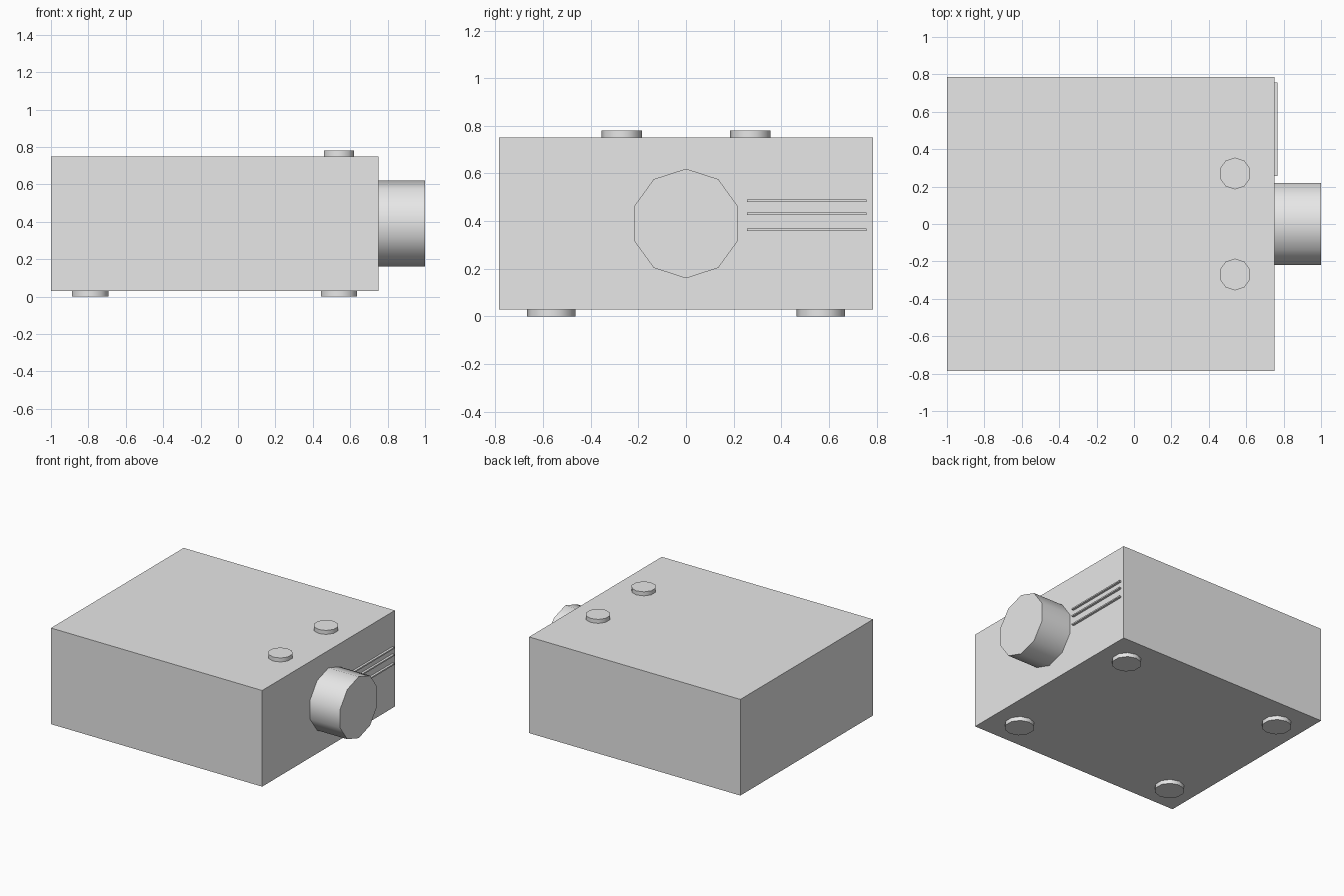
import bpy
import math

cube = bpy.data.objects.get("Cube")
if cube:
    bpy.data.objects.remove(cube, do_unlink=True)

# Single flat colour
GREY = (0.8, 0.8, 0.8, 1)
grey = bpy.data.materials.new("light_grey")
grey.use_nodes = True
grey.diffuse_color = GREY
grey.node_tree.nodes["Principled BSDF"].inputs["Base Color"].default_value = GREY


def box(name, low, high):
    """Box between two opposite corners."""
    centre = [(a + b) / 2 for a, b in zip(low, high)]
    bpy.ops.mesh.primitive_cube_add(size=1, location=centre)
    obj = bpy.context.object
    obj.name = name
    obj.scale = [b - a for a, b in zip(low, high)]
    bpy.ops.object.transform_apply(location=False, rotation=False, scale=True)
    obj.data.materials.append(grey)
    return obj


def disc(name, radius, depth, centre, rotation=(0, 0, 0)):
    """Ten-sided cylinder with smooth sides and sharp rims."""
    bpy.ops.mesh.primitive_cylinder_add(vertices=10, radius=radius, depth=depth,
                                        location=centre, rotation=rotation)
    obj = bpy.context.object
    obj.name = name
    obj.data.materials.append(grey)
    bpy.ops.object.shade_smooth_by_angle(angle=math.radians(45))
    return obj


# Main housing
box("housing", (-1, -0.785, 0.03), (0.75, 0.785, 0.75))

# Lens barrel, with a corner pointing straight up
disc("lens", 0.23, 0.27, (0.865, 0, 0.39), (0, math.pi / 2, math.pi)).rotation_euler = (
    math.pi / 2, 0, math.pi / 2)

# Vent ribs beside the lens
for i, z in enumerate((0.364, 0.431, 0.485)):
    box(f"vent_rib_{i + 1}", (0.74, 0.256, z - 0.005), (0.767, 0.757, z + 0.005))

# Buttons and feet, mirrored across y
for side, sign in (("back", 1), ("front", -1)):
    disc(f"{side}_button", 0.085, 0.04, (0.54, 0.27 * sign, 0.76))
    for end, x in (("left", 0.54), ("right", -0.79)):
        disc(f"{side}_{end}_foot", 0.102, 0.04, (x, 0.566 * sign, 0.02))
